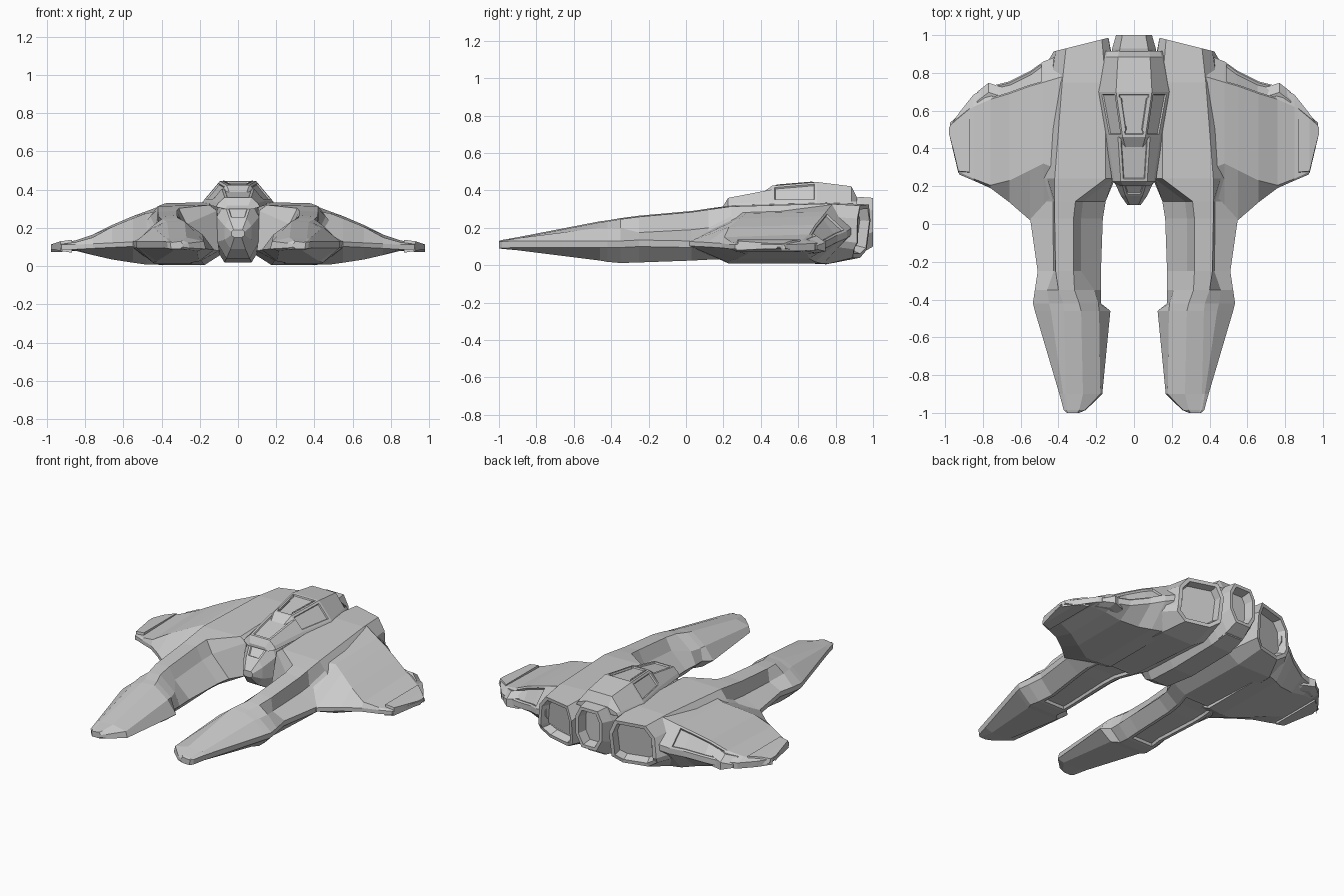
import bpy, bmesh
from mathutils import Vector


def loft(name, rings, panels=(), mirror=False):
    """Skin rings of points; panels = (face test, inset steps) recesses."""
    bm = bmesh.new()
    vs = [[bm.verts.new(p) for p in r] for r in rings]
    n = len(vs[0])
    for a, b in zip(vs, vs[1:]):
        for i in range(n):
            j = (i + 1) % n
            bm.faces.new((a[i], a[j], b[j], b[i]))
    bm.faces.new(vs[0])
    bm.faces.new(vs[-1][::-1])
    bmesh.ops.recalc_face_normals(bm, faces=bm.faces)
    for test, steps in panels:
        bm.normal_update()
        faces = [f for f in bm.faces if test(f.calc_center_median(), f.normal)]
        for thick, depth in steps:
            if faces:
                bmesh.ops.inset_region(bm, faces=faces, thickness=thick,
                                       depth=depth, use_even_offset=True)
    me = bpy.data.meshes.new(name)
    bm.to_mesh(me)
    bm.free()
    ob = bpy.data.objects.new(name, me)
    bpy.context.collection.objects.link(ob)
    if mirror:
        ob.modifiers.new("mirror", 'MIRROR').use_clip = False
    return ob


NOZZLE = ((.022, 0), (.012, -.05))

# Prong and engine nacelle: y, inner belt xz, inner step xz, top x x z,
# outer step xz, outer belt xz, bottom z
prong = [
    (-1.0, .29, .10, .29, .115, .30, .345, .13, .35, .128, .355, .125, .09),
    (-.985, .255, .095, .26, .12, .29, .35, .135, .36, .13, .372, .127, .088),
    (-.90, .168, .09, .178, .13, .27, .36, .15, .375, .145, .395, .13, .08),
    (-.46, .125, .085, .185, .165, .28, .37, .235, .44, .20, .525, .13, .025),
    (-.42, .175, .085, .188, .165, .29, .375, .24, .45, .20, .535, .13, .018),
    (-.35, .175, .085, .21, .165, .315, .40, .252, .46, .20, .525, .13, .012),
    (-.25, .175, .09, .28, .19, .32, .415, .265, .425, .175, .51, .135, .015),
    (.03, .165, .09, .28, .21, .32, .42, .29, .43, .19, .55, .13, .025),
]
nacelle = [
    (.12, .15, .09, .27, .22, .31, .42, .303, .43, .20, .56, .13, .03),
    (.24, .10, .08, .11, .29, .15, .42, .32, .46, .26, .56, .13, .03),
    (.75, .09, .06, .10, .30, .15, .38, .335, .44, .26, .52, .14, .005),
    (.985, .14, .08, .135, .24, .17, .36, .325, .415, .25, .425, .12, .04),
]
rings = []
for y, xi, zi, xf, zf, xa, xb, zt, xg, zg, xo, zo, zb in prong + nacelle:
    w = xo - xi
    pts = [(xi + .2 * w, zb), (xi, zi), (xf, zf), (xa, zt), (xb, zt - .006),
           (xg, zg), (xo, zo), (xo - .005, max(zo - .035, zb)), (xo - .25 * w, zb)]
    # rear engine face is swept forward outboard and below
    sweep = (lambda x, z: .25 * (x - .14) + .5 * max(0, .12 - z)) if y > .9 else (lambda x, z: 0)
    rings.append([(x, y - sweep(x, z), z) for x, z in pts])
loft("prong_nacelle", rings, [
    (lambda c, n: n.y > .8 and c.y > .85, NOZZLE),
    (lambda c, n: n.z < -.9 and -.36 < c.y < .2, ((.02, 0), (.008, -.015))),
], mirror=True)

# Wing: x, leading yz, top front yz, top rear yz, trailing yz, bottom z
wing = [
    (.38, .02, .13, .28, .29, .78, .325, .90, .20, .01),
    (.48, .02, .12, .32, .277, .75, .287, .86, .17, .008),
    (.55, .02, .115, .285, .25, .73, .262, .81, .15, .018),
    (.66, .115, .11, .23, .205, .69, .215, .755, .12, .035),
    (.76, .19, .105, .205, .15, .66, .165, .73, .11, .058),
    (.85, .23, .10, .24, .125, .62, .135, .685, .105, .08),
    (.925, .262, .10, .275, .115, .57, .12, .59, .10, .088),
    (.98, .48, .10, .485, .112, .505, .112, .51, .10, .097),
]
rings = []
for x, yl, zl, yf, zf, yr, zr, yt, zt, zb in wing:
    c = yt - yl
    rings.append([(x, y, z) for y, z in (
        (yl, zl - .012), (yl, zl + .012), (yf, zf), (yr, zr), (yt, zt + .012),
        (yt, zt - .025), (yt - .15 * c, zb), (yl + .25 * c, zb))])
loft("wing", rings, [
    (lambda c, n: n.y > .3 and n.z > .1 and .5 < c.x < .8 and c.y > .6 and c.z > .11,
     ((.012, 0), (.005, -.012)))], mirror=True)

# Wing tip cover plate and rear pod
tip = [(.87, .265, .61, .07, .138), (.93, .27, .56, .08, .13), (.975, .46, .52, .09, .115)]
loft("wing_tip_plate", [[(x, a, l), (x, a + .01, h), (x, b, h), (x, b + .015, l)]
                        for x, a, b, l, h in tip], mirror=True)
pod = [(.665, .60, .69, .065, .18), (.70, .58, .725, .06, .172),
       (.77, .56, .747, .065, .158), (.83, .56, .70, .075, .14)]
loft("wing_pod", [[(x, a, l + .01), (x, a, h - .03), (x, b - .05, h), (x, b, h - .035), (x, b, l + .01),
                   (x, b - .05, l)] for x, a, b, l, h in pod], mirror=True)


def body_ring(y, w, lo, hi, lean=0):
    """Symmetric octagonal cross-section."""
    h = hi - lo
    half = [(.55 * w, lo), (w, lo + .3 * h), (w, lo + .75 * h), (.65 * w, hi)]
    pts = half + [(-x, z) for x, z in reversed(half)]
    return [(x, y - lean * (z - lo), z) for x, z in pts]


# Central hull with drooped nose, glazed nose panels
nose = [(.10, .035, .15, .19), (.15, .07, .09, .25), (.235, .11, .04, .33),
        (.45, .13, .02, .338), (.80, .13, .025, .345), (.92, .11, .05, .345)]
loft("fuselage", [body_ring(*r) for r in nose], [
    (lambda c, n: n.z > .25 and n.y < -.3 and abs(c.x) < .03 and .15 < c.y < .24,
     ((.012, 0), (.004, -.008)))])

# Central engine nozzle
loft("centre_nozzle", [body_ring(*r) for r in (
    (.86, .13, .04, .35), (.93, .115, .06, .365), (1.0, .095, .10, .36))],
    [(lambda c, n: n.y > .8, ((.02, 0), (.012, -.06)))])


def hood(y, base, top, zb, zt):
    return [(-base, y, zb), (base, y, zb), (base - .012, y, zb + .02 * (zt > zb + .03)),
            (top, y, zt), (-top, y, zt), (-base + .012, y, zb + .02 * (zt > zb + .03))]


# Front canopy and main canopy
glass = ((.014, 0), (.004, -.008))
loft("front_canopy", [hood(*r) for r in (
    (.20, .08, .055, .30, .318), (.225, .115, .07, .31, .36), (.46, .15, .085, .32, .405))],
    [(lambda c, n: n.z > .9 and c.y > .25, glass)])
loft("main_canopy", [hood(*r) for r in (
    (.405, .11, .045, .32, .385), (.46, .15, .06, .32, .425), (.70, .195, .095, .32, .445),
    (.885, .16, .085, .32, .422), (.915, .15, .08, .32, .36))], [
    (lambda c, n: n.z > .9 and .45 < c.y < .7, glass),
    (lambda c, n: n.x > .3 and n.z > .2 and c.z > .36 and .45 < c.y < .7, glass),
    (lambda c, n: n.x < -.3 and n.z > .2 and c.z > .36 and .45 < c.y < .7, glass)])
